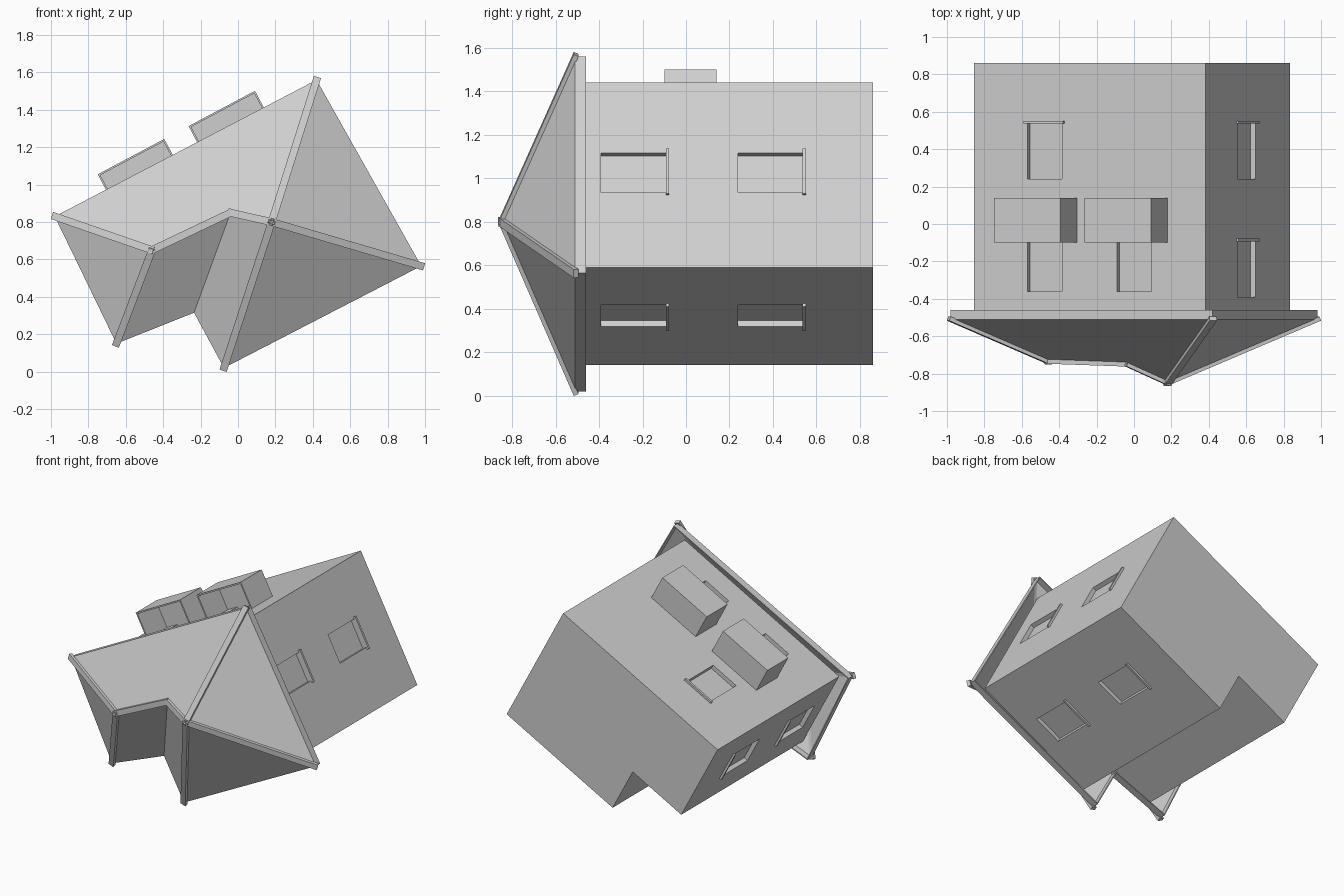
import bpy, bmesh
from itertools import product
from mathutils import Vector, Matrix

if "Cube" in bpy.data.objects:
    bpy.data.objects.remove(bpy.data.objects["Cube"])

grey = bpy.data.materials.new("plain_grey")
grey.use_nodes = True
COLOUR = (0.62, 0.62, 0.62, 1)
grey.diffuse_color = COLOUR
grey.node_tree.nodes["Principled BSDF"].inputs["Base Color"].default_value = COLOUR

# The house lies on its back wall: its roof faces -y and its plan is turned in xz
CORNER = Vector((-0.855, 0, 0.784))
U = Vector((0.883, 0, 0.469))
V = Vector((0.469, 0, -0.883))
LENGTH, WIDTH = 1.4, 0.963


def place(u, v, y):
    return CORNER + U * u + V * v + Vector((0, y, 0))


def finish(bm, name):
    bmesh.ops.recalc_face_normals(bm, faces=bm.faces[:])
    mesh = bpy.data.meshes.new(name)
    bm.to_mesh(mesh)
    bm.free()
    mesh.materials.append(grey)
    obj = bpy.data.objects.new(name, mesh)
    bpy.context.collection.objects.link(obj)
    return obj


def add_box(bm, us, vs, ys):
    verts = [bm.verts.new(place(*c)) for c in product(us, vs, ys)]
    bmesh.ops.convex_hull(bm, input=verts)
    bmesh.ops.dissolve_limit(bm, angle_limit=0.01, verts=bm.verts[:], edges=bm.edges[:])


def wall_box(bm, wall, span, ys, depth):
    """Box on a wall: span runs along it, depth is measured outward."""
    d0, d1 = depth
    if wall == "top":
        add_box(bm, span, (-d1, -d0), ys)
    elif wall == "bottom":
        add_box(bm, span, (WIDTH + d0, WIDTH + d1), ys)
    elif wall == "left":
        add_box(bm, (LENGTH + d0, LENGTH + d1), span, ys)
    else:
        add_box(bm, (-d1, -d0), span, ys)


# Walls: L-shaped plan extruded along y
plan = [(0, 0), (LENGTH, 0), (LENGTH, WIDTH), (0.44, WIDTH), (0.44, 0.62), (0, 0.62)]
bm = bmesh.new()
base = bm.faces.new([bm.verts.new(place(u, v, 0.86)) for u, v in plan])
top = bmesh.ops.extrude_face_region(bm, geom=[base])["geom"]
bmesh.ops.translate(bm, vec=(0, -1.39, 0), verts=[g for g in top if isinstance(g, bmesh.types.BMVert)])
if not any(len(f.verts) == 6 and f.calc_center_median().y > 0.8 for f in bm.faces):
    bm.faces.new([v for v in bm.verts if v.co.y > 0.8])
walls = finish(bm, "walls")

# Window and balcony door openings
LOW, HIGH, DOOR = (0.24, 0.54), (-0.39, -0.09), (-0.36, 0.12)
windows = [(w, s, ys) for w, s in (("left", (0.368, 0.572)), ("bottom", (0.82, 1.03)),
                                   ("right", (0.21, 0.415))) for ys in (LOW, HIGH)]
windows.append(("top", (0.323, 0.532), LOW))
doors = [("top", (0.323, 0.532), DOOR), ("top", (0.866, 1.075), DOOR)]

bm = bmesh.new()
for wall, span, ys in windows + doors:
    wall_box(bm, wall, span, ys, (-0.03, 0.05))
cutter = finish(bm, "opening_cutter")
cutter.hide_render = True
cut = walls.modifiers.new("openings", "BOOLEAN")
cut.operation, cut.solver, cut.object = "DIFFERENCE", "EXACT", cutter
bpy.context.view_layer.objects.active = walls
bpy.ops.object.modifier_apply(modifier=cut.name)
bpy.data.objects.remove(cutter)

# Window sills
bm = bmesh.new()
for wall, (s0, s1), (y0, y1) in windows:
    wall_box(bm, wall, (s0 - 0.015, s1 + 0.015), (y1 - 0.003, y1 + 0.012), (-0.03, 0.015))
finish(bm, "window_sills")

# Balconies: thin parapets and a floor, open towards the roof
T, REACH, Y0, Y1 = 0.01, 0.19, -0.098, 0.14
for name, u0, u1 in (("balcony_right", 0.22, 0.623), ("balcony_left", 0.77, 1.172)):
    bm = bmesh.new()
    add_box(bm, (u0, u1), (-REACH, T - REACH), (Y0, Y1))
    add_box(bm, (u0, u0 + T), (T - REACH, 0), (Y0, Y1))
    add_box(bm, (u1 - T, u1), (T - REACH, 0), (Y0, Y1))
    add_box(bm, (u0 + T, u1 - T), (T - REACH, 0), (Y1 - 0.02, Y1))
    finish(bm, name)

# Hipped roof, an open shell with an eave board all round
EAVE = -0.51
points = {
    "A": (-0.98, EAVE, 0.83), "B": (0.42, EAVE, 1.56), "C": (0.98, EAVE, 0.565),
    "D": (-0.075, EAVE, 0.02), "E": (-0.235, EAVE, 0.315), "F": (-0.65, EAVE, 0.15),
    "P": (-0.46, -0.735, 0.65), "Q": (-0.04, -0.75, 0.85), "R": (0.18, -0.85, 0.80),
}
bm = bmesh.new()
corner = {k: bm.verts.new(p) for k, p in points.items()}
for face in ("ABRQP", "BCR", "CDR", "DEQR", "EFPQ", "FAP"):
    bm.faces.new([corner[k] for k in face])
rim = [e for e in bm.edges if e.is_boundary]
skirt = bmesh.ops.extrude_edge_only(bm, edges=rim)["geom"]
bmesh.ops.translate(bm, vec=(0, 0.05, 0), verts=[g for g in skirt if isinstance(g, bmesh.types.BMVert)])
bmesh.ops.recalc_face_normals(bm, faces=bm.faces[:])
bm.faces.ensure_lookup_table()
inside_out = bm.faces[0].normal.y > 0
roof = finish(bm, "roof")
if inside_out:
    roof.data.flip_normals()
shell = roof.modifiers.new("thickness", "SOLIDIFY")
shell.thickness, shell.offset = 0.01, -1

# Caps along the ridges and hips
bm = bmesh.new()
for pair in ("AP", "FP", "PQ", "QR", "BR", "CR", "DR"):
    a, b = (Vector(points[k]) for k in pair)
    along = (b - a).normalized()
    side = along.cross(Vector((0, -1, 0))).normalized()
    up = side.cross(along)
    frame = Matrix((along * ((b - a).length + 0.024), side * 0.04, up * 0.024)).transposed().to_4x4()
    frame.translation = (a + b) / 2
    bmesh.ops.create_cube(bm, size=1, matrix=frame)
finish(bm, "ridge_caps")
